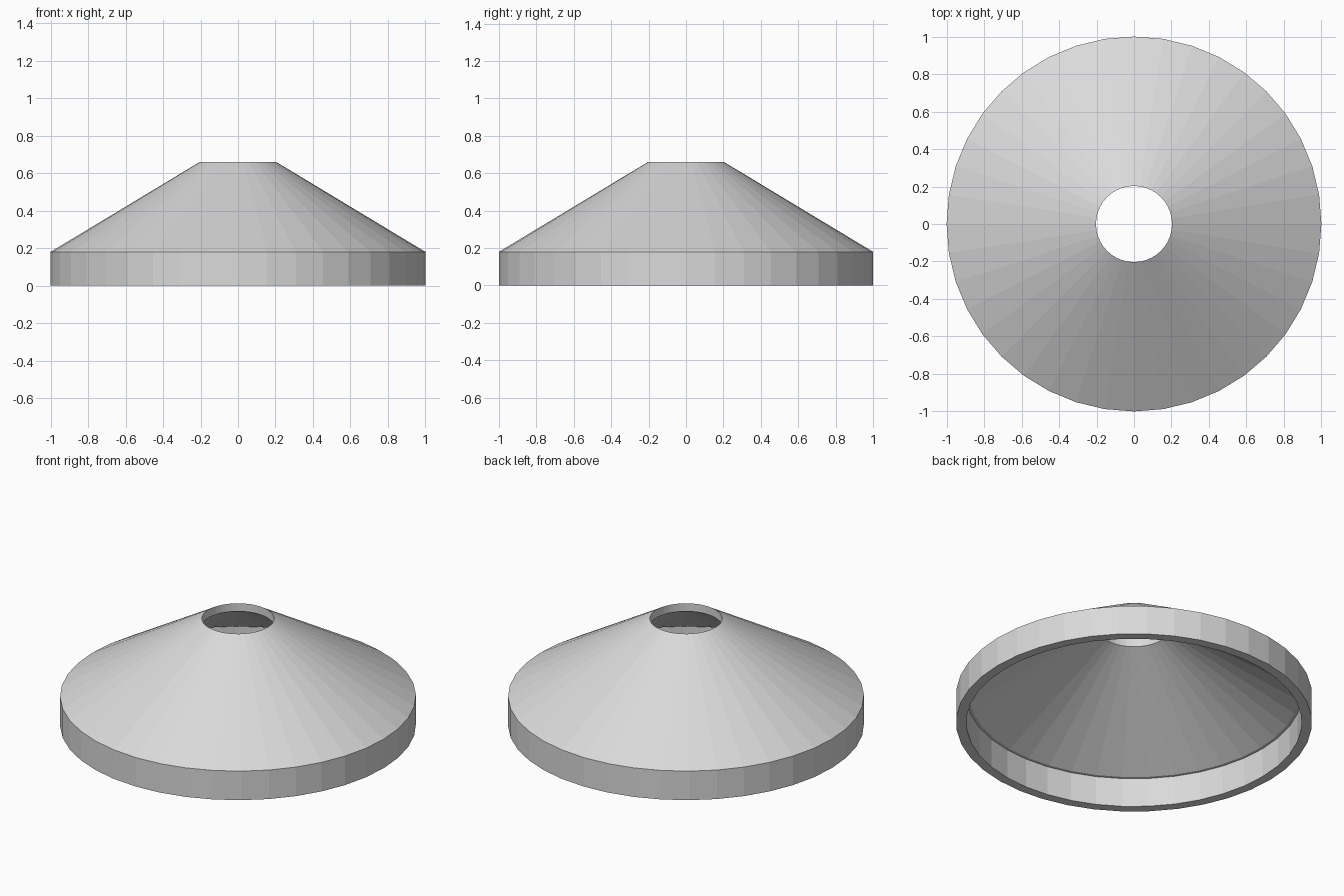
import bpy
import bmesh
from math import cos, sin, tau

SIDES = 40

cube = bpy.data.objects.get("Cube")
if cube:
    bpy.data.objects.remove(cube, do_unlink=True)

# Plain grey finish
grey = bpy.data.materials.new("light_grey")
grey.use_nodes = True
colour = (0.7, 0.7, 0.7, 1)
grey.diffuse_color = colour
grey.node_tree.nodes["Principled BSDF"].inputs["Base Color"].default_value = colour


def lathe(name, profile, material):
    """Turn a closed (radius, height) profile around the z axis."""
    bm = bmesh.new()
    rings = [[bm.verts.new((r * cos(tau * i / SIDES), r * sin(tau * i / SIDES), z))
              for i in range(SIDES)] for r, z in profile]
    for a, b in zip(rings, rings[1:] + rings[:1]):
        for i in range(SIDES):
            j = (i + 1) % SIDES
            bm.faces.new((a[i], a[j], b[j], b[i]))
    bmesh.ops.recalc_face_normals(bm, faces=bm.faces)
    mesh = bpy.data.meshes.new(name)
    bm.to_mesh(mesh)
    bm.free()
    mesh.materials.append(material)
    obj = bpy.data.objects.new(name, mesh)
    bpy.context.collection.objects.link(obj)
    return obj


# Hollow cone with an upright rim band, a small inner ledge and an open top
lathe("conical_shade", [
    (1.0, 0.0), (1.0, 0.18),        # outer band
    (0.203, 0.66), (0.203, 0.61),   # outer slope and hole wall
    (0.925, 0.18), (0.943, 0.18),   # inner slope and ledge
    (0.943, 0.0),                   # inner band
], grey)
